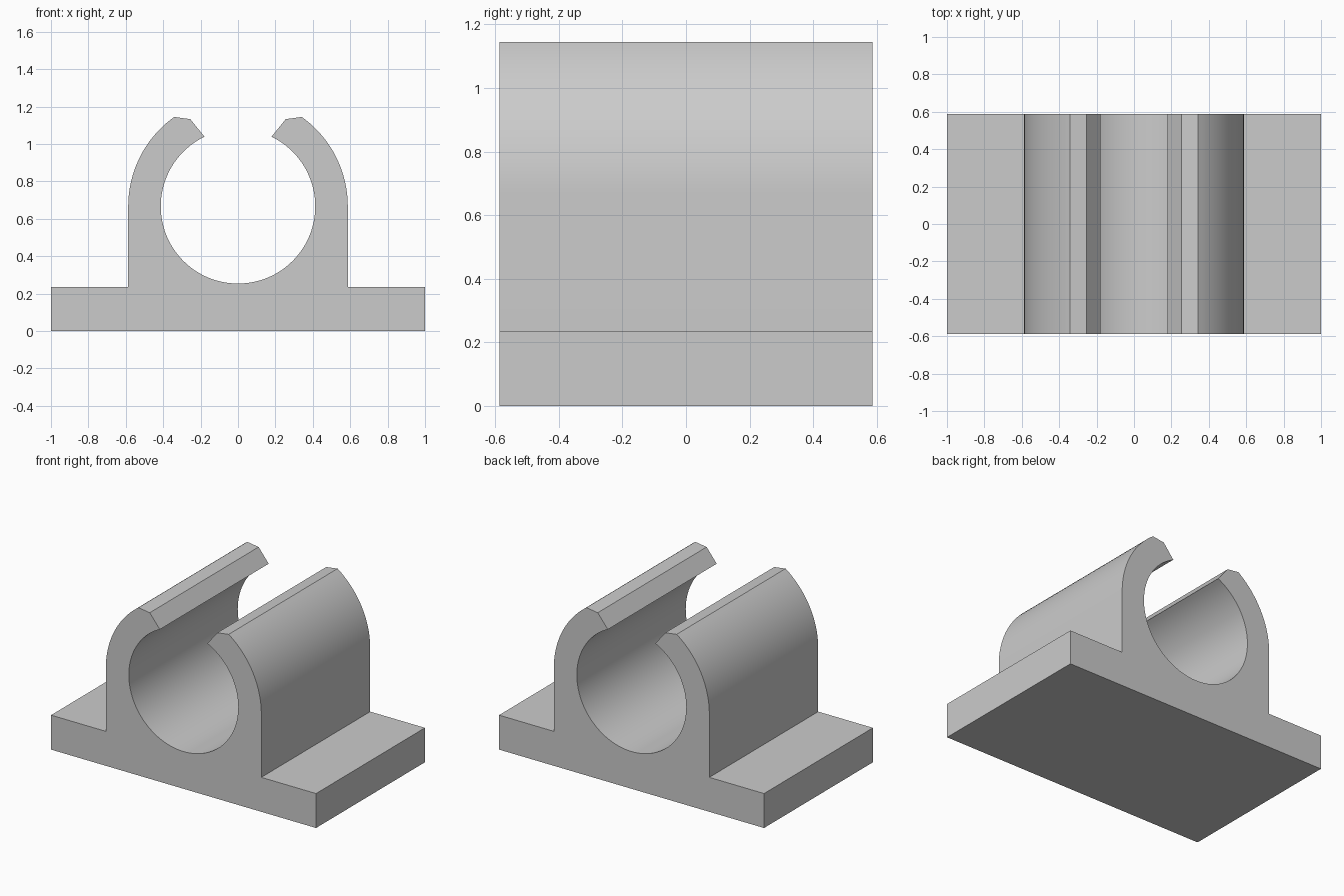
import bpy
import bmesh
from math import cos, sin, radians

cube = bpy.data.objects.get("Cube")
if cube:
    bpy.data.objects.remove(cube, do_unlink=True)

BORE_Z = 0.667      # height of the bore's axis
BORE_R = 0.413
OUTER_R = 0.587
BASE_H = 0.235
HALF_DEPTH = 0.587


def arc(radius, start, end, steps):
    """Points on a circle around the bore's axis, angles in degrees."""
    angles = [radians(start + (end - start) * i / steps) for i in range(steps + 1)]
    return [(radius * cos(a), BORE_Z + radius * sin(a)) for a in angles]


# Left half of the outline: foot, outer wall, bevelled lip, then down the bore
half = [(1, 0), (1, BASE_H), (OUTER_R, BASE_H)]
half += arc(OUTER_R, 0, 54.5, 20)
half += [(0.255, 1.133)]
half += arc(BORE_R, 64.3, -90, 48)
outline = half + [(-x, z) for x, z in reversed(half[:-1])]

# Extrude the outline along the depth
bm = bmesh.new()
front = bm.faces.new([bm.verts.new((x, -HALF_DEPTH, z)) for x, z in outline])
extruded = bmesh.ops.extrude_face_region(bm, geom=[front], use_keep_orig=True)
back = [v for v in extruded["geom"] if isinstance(v, bmesh.types.BMVert)]
bmesh.ops.translate(bm, verts=back, vec=(0, 2 * HALF_DEPTH, 0))
bmesh.ops.recalc_face_normals(bm, faces=bm.faces)
mesh = bpy.data.meshes.new("pipe_clip")
bm.to_mesh(mesh)
bm.free()

clip = bpy.data.objects.new("pipe_clip", mesh)
bpy.context.collection.objects.link(clip)

# Plain grey plastic
grey = bpy.data.materials.new("light_grey")
grey.use_nodes = True
colour = (0.6, 0.6, 0.6, 1)
grey.diffuse_color = colour
grey.node_tree.nodes["Principled BSDF"].inputs["Base Color"].default_value = colour
mesh.materials.append(grey)

# Smooth the curved walls, keep the corners crisp
bpy.ops.object.select_all(action="DESELECT")
clip.select_set(True)
bpy.context.view_layer.objects.active = clip
bpy.ops.object.shade_smooth_by_angle(angle=radians(20))
